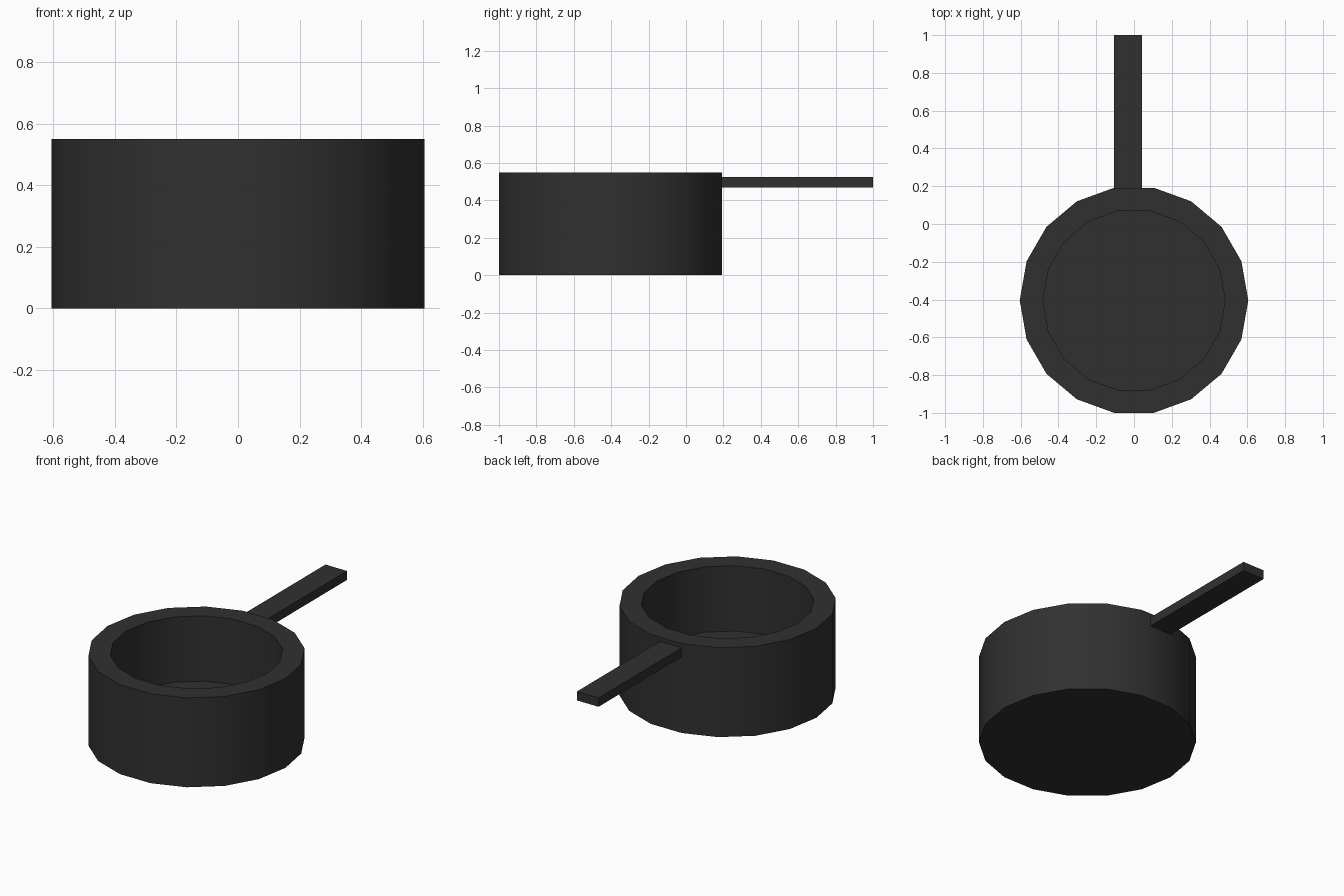
import bpy, bmesh, math

if "Cube" in bpy.data.objects:
    bpy.data.objects.remove(bpy.data.objects["Cube"])

mat = bpy.data.materials.new("dark_iron")
mat.diffuse_color = (0.03, 0.03, 0.03, 1)
mat.use_nodes = True
mat.node_tree.nodes["Principled BSDF"].inputs["Base Color"].default_value = mat.diffuse_color


def finish(bm, name):
    bmesh.ops.recalc_face_normals(bm, faces=bm.faces[:])
    mesh = bpy.data.meshes.new(name)
    bm.to_mesh(mesh)
    bm.free()
    obj = bpy.data.objects.new(name, mesh)
    bpy.context.collection.objects.link(obj)
    mesh.materials.append(mat)
    return obj


# Pot body: 18-sided open cup made of four stacked rings
SIDES, CENTRE_Y = 18, -0.404
profile = [(0.605, 0.0), (0.605, 0.55), (0.482, 0.55), (0.482, 0.148)]
bm = bmesh.new()
rings = []
for r, z in profile:
    angles = [2 * math.pi * i / SIDES for i in range(SIDES)]
    rings.append([bm.verts.new((r * math.cos(a), CENTRE_Y + r * math.sin(a), z)) for a in angles])
for lower, upper in zip(rings, rings[1:]):
    for i in range(SIDES):
        j = (i + 1) % SIDES
        bm.faces.new((lower[i], lower[j], upper[j], upper[i]))
bm.faces.new(rings[0])   # underside
bm.faces.new(rings[-1])  # inside floor
pot = finish(bm, "pot_body")
bpy.context.view_layer.objects.active = pot
pot.select_set(True)
bpy.ops.object.shade_smooth_by_angle(angle=math.radians(30))

# Handle: flat bar butted against the back wall
x0, x1, y0, y1, z0, z1 = -0.105, 0.042, 0.19, 1.0, 0.47, 0.525
bm = bmesh.new()
bmesh.ops.create_cube(bm, size=1)
for v in bm.verts:
    v.co = (x1 if v.co.x > 0 else x0, y1 if v.co.y > 0 else y0, z1 if v.co.z > 0 else z0)
finish(bm, "handle")
